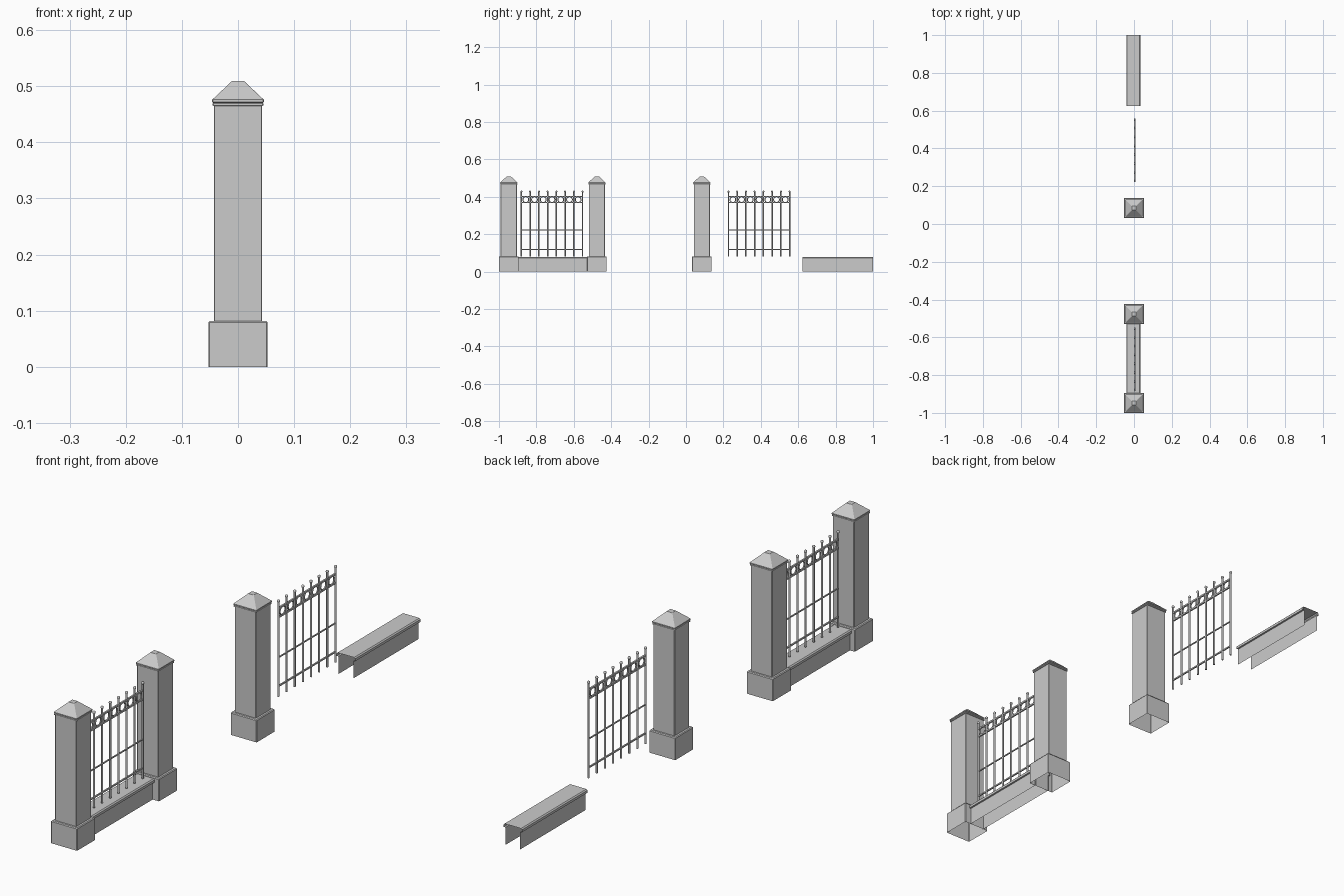
import bpy, bmesh, math
from mathutils import Matrix, Vector

if "Cube" in bpy.data.objects:
    bpy.data.objects.remove(bpy.data.objects["Cube"])


def finish(name, bm, loc=(0, 0, 0), smooth=False):
    bmesh.ops.recalc_face_normals(bm, faces=bm.faces)
    me = bpy.data.meshes.new(name)
    bm.to_mesh(me)
    bm.free()
    ob = bpy.data.objects.new(name, me)
    ob.location = loc
    bpy.context.collection.objects.link(ob)
    if smooth:
        bpy.ops.object.select_all(action='DESELECT')
        ob.select_set(True)
        bpy.context.view_layer.objects.active = ob
        bpy.ops.object.shade_smooth_by_angle(angle=math.radians(50))
    return ob


def box(bm, centre, size):
    m = Matrix.Translation(centre) @ Matrix.Diagonal((*size, 1))
    bmesh.ops.create_cube(bm, size=1, matrix=m)


def pillar(name, y):
    # Chamfered squares lofted upward: (half width, height), open underneath
    profile = [(.0525, 0), (.0525, .079), (.050, .082), (.043, .082),
               (.043, .465), (.0455, .466), (.0455, .469), (.044, .4705),
               (.046, .472), (.046, .476), (.011, .509)]
    c = .0015
    bm = bmesh.new()
    prev = None
    for h, z in profile:
        k = h - c
        pts = [(h, -k), (h, k), (k, h), (-k, h), (-h, k), (-h, -k), (-k, -h), (k, -h)]
        ring = [bm.verts.new((px, py, z)) for px, py in pts]
        if prev:
            for i in range(8):
                j = (i + 1) % 8
                bm.faces.new((prev[i], prev[j], ring[j], ring[i]))
        prev = ring
    bm.faces.new(prev)
    return finish(name, bm, (0, y, 0))


def low_wall(name, y0, y1):
    # Open inverted channel with an overhanging, chamfered coping
    half = [(.030, 0), (.030, .064), (.037, .064), (.037, .073), (.033, .077)]
    section = half + [(-px, z) for px, z in reversed(half)]
    bm = bmesh.new()
    a = [bm.verts.new((px, y0, z)) for px, z in section]
    b = [bm.verts.new((px, y1, z)) for px, z in section]
    for i in range(len(section) - 1):
        bm.faces.new((a[i], a[i + 1], b[i + 1], b[i]))
    return finish(name, bm, (-.003, 0, 0))


def ring(bm, y, z, radius, tube, n=20, m=6):
    # Iron hoop standing in the yz plane
    v = []
    for i in range(n):
        a = math.tau * i / n
        row = []
        for j in range(m):
            t = math.tau * j / m
            r = radius + tube * math.cos(t)
            row.append(bm.verts.new((tube * math.sin(t), y + r * math.cos(a), z + r * math.sin(a))))
        v.append(row)
    for i in range(n):
        for j in range(m):
            i2, j2 = (i + 1) % n, (j + 1) % m
            bm.faces.new((v[i][j], v[i2][j], v[i2][j2], v[i][j2]))


def railing(name, y0):
    x, count, step = .004, 8, .0467
    span = step * (count - 1)
    # Upright bars with ball finials
    bm = bmesh.new()
    for i in range(count):
        y = i * step
        bmesh.ops.create_cone(bm, cap_ends=True, segments=8, radius1=.0037, radius2=.0037,
                              depth=.346, matrix=Matrix.Translation((0, y, .253)))
        bmesh.ops.create_uvsphere(bm, u_segments=10, v_segments=6, radius=.0055,
                                  matrix=Matrix.Translation((0, y, .4275)))
    finish(name + "_bars", bm, (x, y0, 0), True)
    # Horizontal rails
    bm = bmesh.new()
    for z, t in ((.401, .006), (.369, .006), (.222, .004), (.118, .005)):
        box(bm, Vector((0, span / 2, z)), (t, span, t))
    finish(name + "_rails", bm, (x, y0, 0))
    # Hoops between the two upper rails
    bm = bmesh.new()
    for i in range(count - 1):
        ring(bm, (i + .5) * step, .385, .0155, .0025)
    finish(name + "_hoops", bm, (x, y0, 0), True)


# Assembled fence bay
pillar("bay_pillar_near", -.9475)
pillar("bay_pillar_far", -.4765)
low_wall("bay_low_wall", -.90, -.524)
railing("bay_railing", -.880)

# Separate pieces
pillar("single_pillar", .0845)
railing("single_railing", .227)
low_wall("single_low_wall", .624, 1.0)
